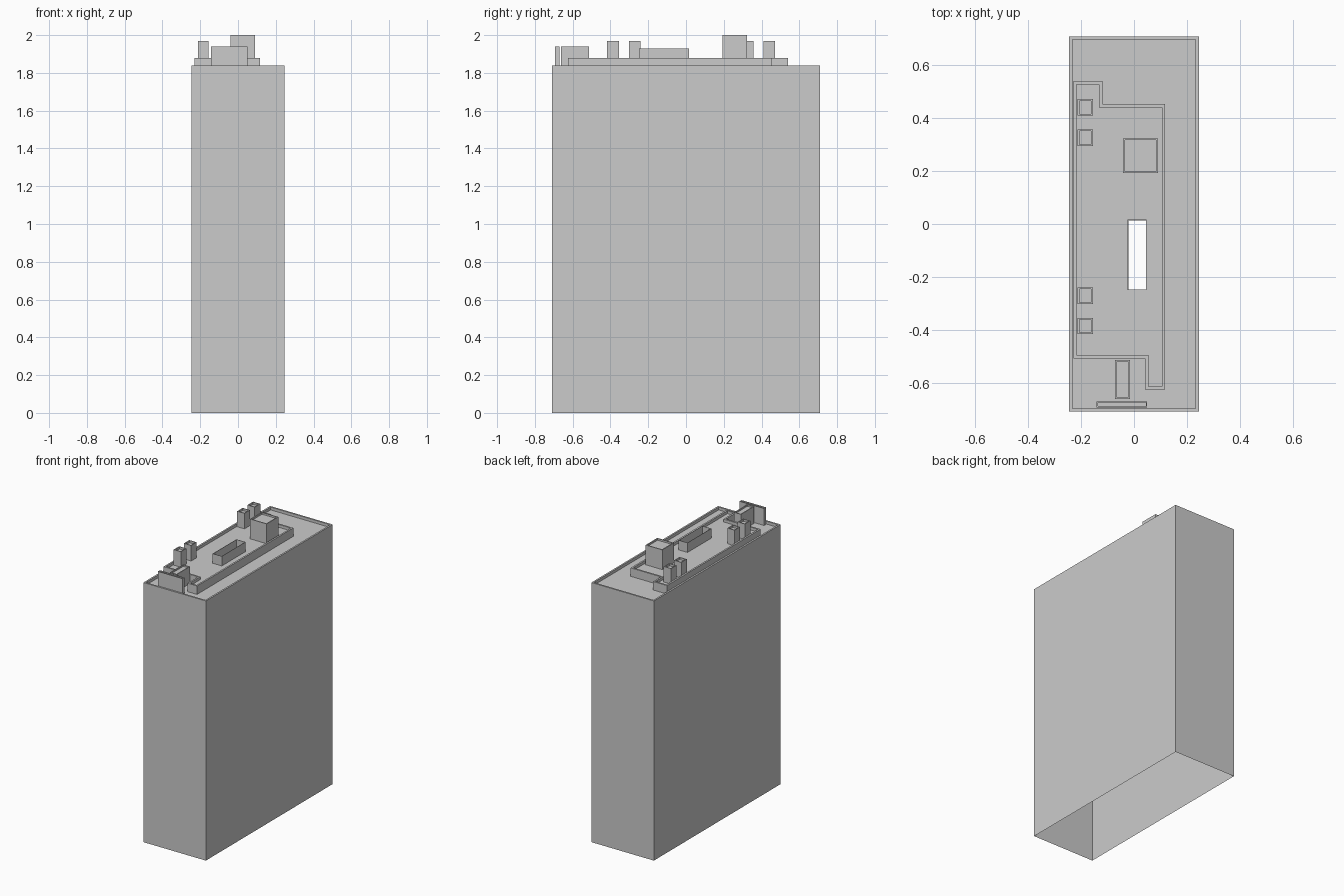
import bpy, bmesh
from mathutils import Vector

if "Cube" in bpy.data.objects:
    bpy.data.objects.remove(bpy.data.objects["Cube"])


def rect(x0, x1, y0, y1):
    return [(x0, y0), (x1, y0), (x1, y1), (x0, y1)]


def inset(outline, t):
    # shrink a counter-clockwise right-angled outline
    pts = [Vector(p) for p in outline]
    out = []
    for i, p in enumerate(pts):
        a = (p - pts[i - 1]).normalized()
        b = (pts[(i + 1) % len(pts)] - p).normalized()
        out.append(p + Vector((-a.y - b.y, a.x + b.x)) * t)
    return out


def block(name, outline, base, top, floor, rim, holes=(), open_floor=False):
    # walls, parapet rim and sunken roof as one continuous shell
    bm = bmesh.new()
    inner = inset(outline, rim)

    def ring(pts, z):
        return [bm.verts.new((p[0], p[1], z)) for p in pts]

    rings = [ring(outline, base), ring(outline, top), ring(inner, top), ring(inner, floor)]
    n = len(outline)
    for lo, hi in zip(rings, rings[1:]):
        for i in range(n):
            j = (i + 1) % n
            bm.faces.new((lo[i], lo[j], hi[j], hi[i]))
    if not open_floor:
        edges = []
        for loop in [rings[-1]] + [ring(h, floor) for h in holes]:
            for i, v in enumerate(loop):
                w = loop[(i + 1) % len(loop)]
                edges.append(bm.edges.get((v, w)) or bm.edges.new((v, w)))
        filled = bmesh.ops.triangle_fill(bm, edges=edges, use_beauty=True, normal=(0, 0, 1))
        faces = [f for f in filled["geom"] if isinstance(f, bmesh.types.BMFace)]
        for f in faces:
            f.normal_update()
            if f.normal.z < 0:
                f.normal_flip()
        bmesh.ops.dissolve_limit(bm, angle_limit=0.01, edges=list({e for f in faces for e in f.edges}),
                                 verts=[])
    mesh = bpy.data.meshes.new(name)
    bm.to_mesh(mesh)
    bm.free()
    obj = bpy.data.objects.new(name, mesh)
    bpy.context.collection.objects.link(obj)
    return obj


ROOF, UPPER = 1.82, 1.86

# footprints
tier = [(-.229, -.508), (.042, -.508), (.042, -.626), (.117, -.626),
        (.117, .453), (-.12, .453), (-.12, .54), (-.229, .54)]
vent = rect(-.024, .048, -.25, .017)
lift = rect(-.041, .09, .192, .324)
chimneys = [rect(-.213, -.156, y - .031, y + .031) for y in (.441, .326, -.271, -.386)]
duct = rect(-.071, -.016, -.662, -.514)
panel = rect(-.142, .05, -.694, -.671)

# tower shell, open underneath
block("tower_body", rect(-.245, .245, -.71, .71), 0, 1.84, ROOF, .012, [tier, duct, panel])

# raised roof level
block("upper_roof", tier, ROOF, 1.88, UPPER, .012, [vent, lift] + chimneys)

# rooftop structures
block("roof_vent", vent, UPPER, 1.928, UPPER, .003, open_floor=True)
block("lift_house", lift, UPPER, 2.0, 1.988, .007)
for i, c in enumerate(chimneys):
    block(f"chimney_{i + 1}", c, UPPER, 1.97, 1.955, .006)
block("roof_duct", duct, ROOF, 1.94, 1.93, .006)
block("front_panel", panel, ROOF, 1.94, 1.93, .005)
